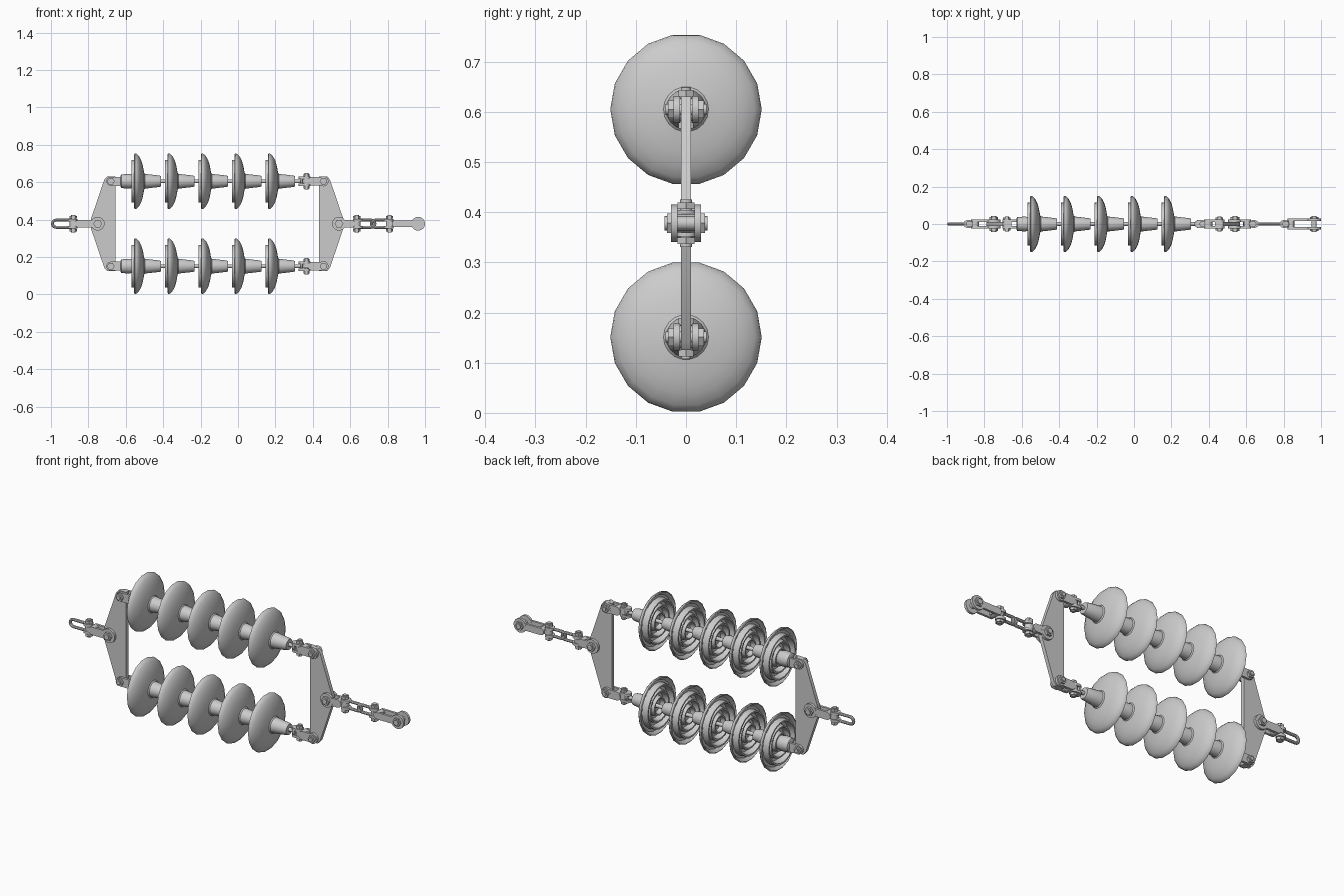
import bpy, bmesh
from math import sin, cos, pi

if "Cube" in bpy.data.objects:
    bpy.data.objects.remove(bpy.data.objects["Cube"])

ZC, ZS = 0.378, (0.151, 0.605)      # centre line and the two string heights


def finish(name, bm):
    bmesh.ops.remove_doubles(bm, verts=bm.verts, dist=1e-5)
    bmesh.ops.recalc_face_normals(bm, faces=bm.faces)
    me = bpy.data.meshes.new(name)
    bm.to_mesh(me)
    bm.free()
    ob = bpy.data.objects.new(name, me)
    bpy.context.collection.objects.link(ob)
    return ob


def lathe(name, prof, x, z, n=18):
    """Revolve (x, radius) points about a line parallel to the x axis."""
    bm = bmesh.new()
    rings = [[bm.verts.new((x + px, r * cos(2 * pi * i / n), z + r * sin(2 * pi * i / n)))
              for i in range(n)] for px, r in prof]
    for a, b in zip(rings, rings[1:]):
        for i in range(n):
            j = (i + 1) % n
            bm.faces.new((a[i], a[j], b[j], b[i]))
    bm.faces.new(rings[0])
    bm.faces.new(rings[-1])
    return finish(name, bm)


def prism(name, pts, axis, off, thick, z):
    """Extrude an outline lying in xz (axis Y) or xy (axis Z)."""
    bm = bmesh.new()
    ends = []
    for d in (off - thick / 2, off + thick / 2):
        ends.append([bm.verts.new((x, d, z + u) if axis == 'Y' else (x, u, z + d)) for x, u in pts])
    n = len(pts)
    bm.faces.new(ends[0])
    bm.faces.new(ends[1])
    for i in range(n):
        j = (i + 1) % n
        bm.faces.new((ends[0][i], ends[0][j], ends[1][j], ends[1][i]))
    return finish(name, bm)


def arc(x, u, r, a0, a1, n=8):
    return [(x + r * cos(a0 + (a1 - a0) * i / n), u + r * sin(a0 + (a1 - a0) * i / n)) for i in range(n + 1)]


def bar(name, x0, x1, r, axis, off, thick, z):
    x0, x1 = min(x0, x1), max(x0, x1)
    prism(name, arc(x1, 0, r, -pi / 2, pi / 2) + arc(x0, 0, r, pi / 2, 1.5 * pi), axis, off, thick, z)


def disc(name, x, r, axis, off, thick, z, n=16):
    prism(name, [(x + r * cos(2 * pi * i / n), r * sin(2 * pi * i / n)) for i in range(n)], axis, off, thick, z)


def bolt(name, x, z, axis, half, r=0.011, head=0.02):
    disc(name + "_shaft", x, r, axis, 0, half * 2, z, 12)
    for s in (-1, 1):
        disc(name + "_nut", x, head, axis, s * (half - 0.012), 0.013, z, 6)


def shackle(name, pin, tip, z, half=0.019, r=0.008):
    """U-shaped rod in the xz plane with eyes on a vertical pin."""
    d = 1 if tip > pin else -1
    c = tip - d * (half + r)
    pts = [(pin, half)] + [(c + d * half * sin(pi * i / 8), half * cos(pi * i / 8)) for i in range(9)] + [(pin, -half)]
    cu = bpy.data.curves.new(name, 'CURVE')
    cu.dimensions = '3D'
    cu.bevel_depth, cu.bevel_resolution, cu.use_fill_caps = r, 2, True
    sp = cu.splines.new('POLY')
    sp.points.add(len(pts) - 1)
    for p, (x, u) in zip(sp.points, pts):
        p.co = (x, 0, z + u, 1)
    bpy.context.collection.objects.link(bpy.data.objects.new(name, cu))
    for s in (-1, 1):
        bar(name + "_eye", pin, pin + d * 0.01, 0.021, 'Z', s * half, 0.014, z)


def clevis(name, xb, xv, z, eye, neck, gap=0.018):
    """Two prongs on a y bolt at xb, flat tongue on a z pin at xv."""
    d = 1 if xv > xb else -1
    root = xv - d * 0.03
    for s in (-1, 1):
        bar(name + "_prong", xb, root, neck, 'Y', s * gap, 0.012, z)
        disc(name + "_boss", xb, eye, 'Y', s * gap, 0.013, z)
    disc(name + "_root", root, neck, 'Y', 0, gap * 2, z)
    bar(name + "_tongue", root, xv, 0.02, 'Z', 0, 0.022, z)


# Insulator shed: metal cap, smooth dome, ribbed underside, thin pin
shed = [(0.14, 0.01), (0.14, 0.028), (0.132, 0.031), (0.055, 0.04), (0.05, 0.045), (0.047, 0.065),
        (0.042, 0.09), (0.034, 0.115), (0.022, 0.137), (0.01, 0.149), (0.0, 0.151), (-0.003, 0.146),
        (0.013, 0.132), (0.014, 0.118), (-0.018, 0.115), (-0.018, 0.107), (0.017, 0.102), (0.02, 0.086),
        (-0.01, 0.082), (-0.01, 0.074), (0.02, 0.068), (0.02, 0.052), (-0.01, 0.047), (-0.01, 0.04),
        (0.012, 0.032), (0.014, 0.01), (-0.045, 0.01)]
for z in ZS:
    for i in range(5):
        lathe("insulator_disc", shed, -0.552 + 0.179 * i, z)
    # Left end socket and its clevis
    lathe("end_socket", [(0, 0.03), (0.004, 0.037), (0.045, 0.04), (0.075, 0.034)], -0.628, z)
    for s in (-1, 1):
        bar("socket_prong", -0.68, -0.62, 0.024, 'Y', s * 0.018, 0.012, z)
    bolt("socket_bolt", -0.68, z, 'Y', 0.041)
    # Right end ball pin, small fork and clevis
    lathe("ball_pin", [(0, 0.01), (0.035, 0.01), (0.036, 0.022), (0.046, 0.022)], 0.3, z, 12)
    for s in (-1, 1):
        bar("ball_fork", 0.345, 0.366, 0.021, 'Z', s * 0.018, 0.013, z)
    bolt("fork_bolt", 0.366, z, 'Z', 0.044, 0.01, 0.017)
    clevis("string_clevis", 0.457, 0.366, z, 0.027, 0.023)
    bolt("clevis_bolt", 0.457, z, 'Y', 0.041)

# Yoke plates: rounded corners at the strings, blunt apex outward
for name, s, xc, xi in (("left_yoke", -1, -0.68, -0.655), ("right_yoke", 1, 0.457, 0.432)):
    xa = -0.75 if s < 0 else 0.54
    pts = [(0, 0.253), (0.045, 0.253), (0.06, 0.235), (0.128, 0.035), (0.134, 0.015)]
    half = [(xi + s * a, b) for a, b in pts]
    prism(name, half + [(x, -b) for x, b in reversed(half)], 'Y', 0, 0.02, ZC)
    bolt(name + "_bolt", xa, ZC, 'Y', 0.043, 0.014, 0.023)

# Left chain: clevis, pin, end shackle
clevis("left_clevis", -0.75, -0.88, ZC, 0.037, 0.021)
bolt("left_pin", -0.88, ZC, 'Z', 0.047, 0.012, 0.02)
shackle("left_shackle", -0.88, -1.0, ZC)

# Right chain: clevis, double shackle link, end clevis
clevis("right_clevis", 0.54, 0.635, ZC, 0.037, 0.021)
bolt("right_pin", 0.635, ZC, 'Z', 0.047, 0.012, 0.02)
shackle("link_inner", 0.635, 0.74, ZC)
shackle("link_outer", 0.81, 0.705, ZC)
bolt("outer_pin", 0.81, ZC, 'Z', 0.047, 0.012, 0.02)
clevis("end_clevis", 0.963, 0.81, ZC, 0.037, 0.018, 0.023)
bolt("end_bolt", 0.963, ZC, 'Y', 0.043, 0.014, 0.023)

# Rods to mesh, then smooth shading with sharp edges kept
bpy.ops.object.select_all(action='SELECT')
bpy.context.view_layer.objects.active = bpy.context.scene.objects["link_inner"]
bpy.ops.object.convert(target='MESH')
bpy.ops.object.select_all(action='SELECT')
bpy.ops.object.shade_smooth_by_angle(angle=0.6)
